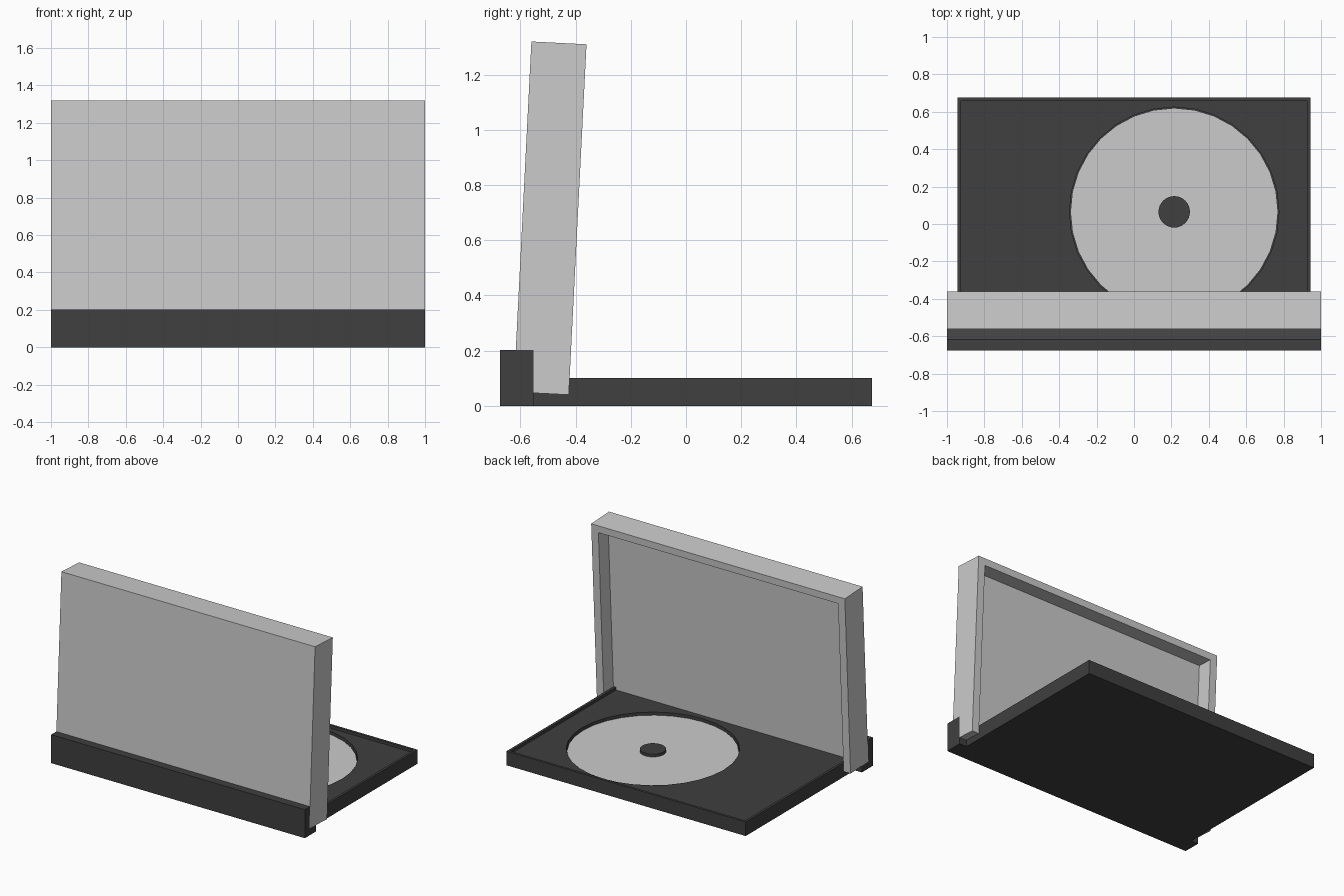
import bpy, math

if "Cube" in bpy.data.objects:
    bpy.data.objects.remove(bpy.data.objects["Cube"])

dark = bpy.data.materials.new("dark_plastic")
dark.diffuse_color = (0.05, 0.05, 0.05, 1)
dark.use_nodes = True
dark.node_tree.nodes["Principled BSDF"].inputs["Base Color"].default_value = dark.diffuse_color


def box(name, lo, hi, mat=None):
    bpy.ops.mesh.primitive_cube_add(size=1)
    o = bpy.context.object
    o.name = name
    for v in o.data.vertices:
        v.co = [lo[i] + (v.co[i] + 0.5) * (hi[i] - lo[i]) for i in range(3)]
    if mat:
        o.data.materials.append(mat)
    return o


def drum(name, r, z0, z1, mat=None, centre=(0.215, 0.065)):
    bpy.ops.mesh.primitive_cylinder_add(vertices=32, radius=r, depth=z1 - z0,
                                        location=(*centre, (z0 + z1) / 2))
    o = bpy.context.object
    o.name = name
    if mat:
        o.data.materials.append(mat)
    return o


def cut(target, cutter):
    m = target.modifiers.new("cut", 'BOOLEAN')
    m.operation = 'DIFFERENCE'
    m.solver = 'EXACT'
    m.object = cutter
    bpy.context.view_layer.objects.active = target
    bpy.ops.object.modifier_apply(modifier=m.name)
    bpy.data.objects.remove(cutter, do_unlink=True)


# base tray with thin raised rim and round recess
tray = box("tray", (-0.943, -0.555, 0), (0.943, 0.675, 0.1), dark)
cut(tray, box("floor_cutter", (-0.925, -0.7, 0.08), (0.925, 0.657, 0.3), dark))
cut(tray, drum("recess_cutter", 0.56, 0.05, 0.2, dark))

# hinge spine along the front
box("spine", (-1, -0.675, 0), (1, -0.552, 0.203), dark)

# disc and the hub holding it
disc = drum("disc", 0.555, 0.048, 0.06)
cut(disc, drum("hole_cutter", 0.083, 0, 0.2))
drum("hub", 0.084, 0.045, 0.08, dark)

# open lid: hollow towards the tray, open at the hinge end, leaning slightly back
lid = box("lid", (-1, -0.2, 0), (1, 0, 1.272))
cut(lid, box("lid_cutter", (-0.945, -0.11, -0.1), (0.945, 0.1, 1.222)))
lid.location = (0, -0.425, 0.04)
lid.rotation_euler = (math.radians(-2.9), 0, 0)
